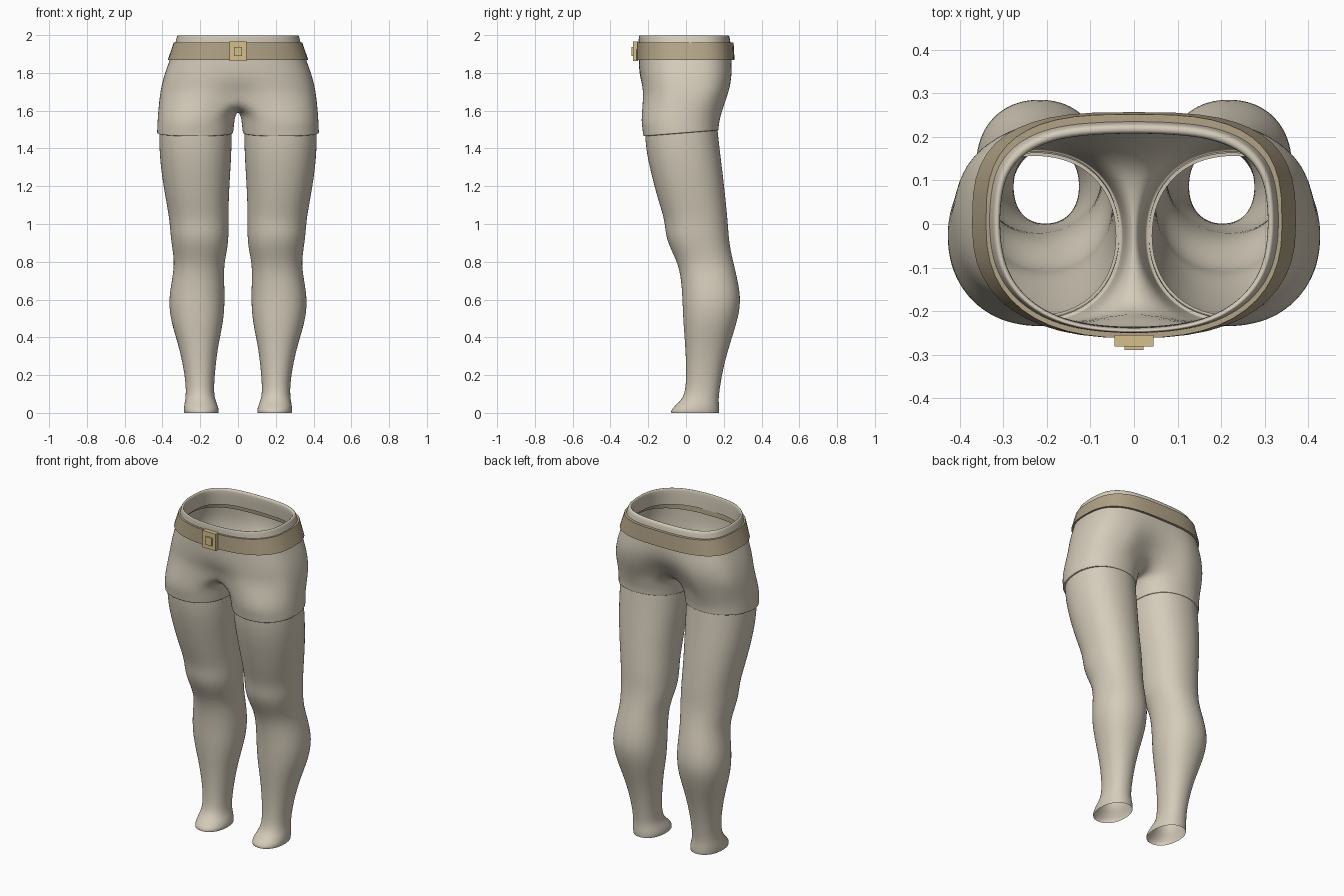
import bpy, bmesh, math
from mathutils import Vector

if "Cube" in bpy.data.objects:
    bpy.data.objects.remove(bpy.data.objects["Cube"])


def material(name, rgb):
    m = bpy.data.materials.new(name)
    m.diffuse_color = (*rgb, 1)
    m.use_nodes = True
    m.node_tree.nodes["Principled BSDF"].inputs["Base Color"].default_value = m.diffuse_color
    return m


CLOTH = material("beige cloth", (0.66, 0.60, 0.49))
BELT = material("tan leather", (0.44, 0.365, 0.24))
BRASS = material("pale brass", (0.66, 0.52, 0.26))


def finish(bm, name, mat, mirror=False, subsurf=0, sharp=None):
    """Turn a bmesh into a smooth shaded object."""
    bmesh.ops.recalc_face_normals(bm, faces=bm.faces[:])
    mesh = bpy.data.meshes.new(name)
    bm.to_mesh(mesh)
    bm.free()
    mesh.materials.append(mat)
    obj = bpy.data.objects.new(name, mesh)
    bpy.context.collection.objects.link(obj)
    mesh.shade_smooth()
    if sharp:
        mesh.set_sharp_from_angle(angle=math.radians(sharp))
    if mirror:
        mod = obj.modifiers.new("mirror", "MIRROR")
        mod.use_clip = True
    if subsurf:
        mod = obj.modifiers.new("smooth", "SUBSURF")
        mod.levels = mod.render_levels = subsurf
    return obj


def bridge(bm, a, b, closed=True):
    n = len(a)
    for i in range(n if closed else n - 1):
        j = (i + 1) % n
        bm.faces.new((a[i], a[j], b[j], b[i]))


def spow(v, e):
    return math.copysign(abs(v) ** e, v)


def hip_point(deg, z, half, front, back, pinch_f=0, pinch_b=0):
    """Hip outline: rounded belly, squarer back, optional centre crease."""
    c, s = math.cos(math.radians(deg)), math.sin(math.radians(deg))
    e = 2 / 3 if s > 0 else 2 / 2.45
    x = half * spow(c, e) if abs(c) > 1e-6 else 0
    y = (back if s > 0 else front) * spow(s, e)
    crease = max(0, 1 - abs(x) / 0.16) ** 1.3
    y -= crease * (pinch_b if s > 0 else -pinch_f)
    return Vector((x, y, z))


def leg_ring(bm, z, x0, x1, y0, y1, tilt=0, inset=0):
    """Twenty-sided oval, starting at the inner front."""
    cx, cy = (x0 + x1) / 2, (y0 + y1) / 2
    rx, ry = (x1 - x0) / 2 * 1.015 - inset, (y1 - y0) / 2 * 1.015 - inset
    ring = []
    for i in range(20):
        t = math.radians(-108 + 18 * i)
        y = cy + ry * spow(math.sin(t), 0.92)
        ring.append(bm.verts.new((cx + rx * spow(math.cos(t), 0.92), y, z + tilt * y)))
    return ring


# Shorts: waistband lip, hips, then a split into two short legs
bm = bmesh.new()
hips = [
    (1.90, 0.318, 0.238, 0.215, 0, 0), (1.985, 0.308, 0.240, 0.207, 0, 0),
    (2.00, 0.312, 0.245, 0.212, 0, 0), (2.00, 0.325, 0.252, 0.230, 0, 0),
    (1.975, 0.329, 0.253, 0.236, 0, 0), (1.87, 0.363, 0.252, 0.246, 0, 0),
    (1.80, 0.390, 0.250, 0.254, 0, 0.02), (1.74, 0.406, 0.246, 0.250, 0.015, 0.05),
    (1.68, 0.418, 0.243, 0.236, 0.05, 0.09),
]
prev = None
for row in hips:
    ring = [bm.verts.new(hip_point(-90 + 15 * i, *row)) for i in range(13)]
    if prev:
        bridge(bm, prev, ring, closed=False)
    prev = ring
# crotch strip runs from the back centre to the front centre
yb, yf = prev[12].co.y, prev[0].co.y
for k in range(1, 8):
    t = k / 8
    prev.append(bm.verts.new((0, yb + (yf - yb) * t, 1.68 - 0.085 * math.sin(math.pi * t) ** 0.6)))
for z, x0, x1, y0, y1, inset in [
    (1.575, 0.016, 0.424, -0.238, 0.188, 0), (1.52, 0.022, 0.427, -0.230, 0.174, 0),
    (1.487, 0.026, 0.428, -0.226, 0.172, 0), (1.482, 0.026, 0.428, -0.226, 0.172, 0.001),
    (1.482, 0.026, 0.428, -0.226, 0.172, 0.016),
]:
    ring = leg_ring(bm, z, x0, x1, y0, y1, tilt=0.08, inset=inset)
    bridge(bm, prev, ring)
    prev = ring
finish(bm, "shorts", CLOTH, mirror=True, subsurf=2)

# Legs: z, inner x, outer x, front y, back y
legs = [
    (1.53, 0.034, 0.415, -0.218, 0.163), (1.45, 0.034, 0.417, -0.216, 0.172),
    (1.36, 0.036, 0.414, -0.205, 0.182), (1.25, 0.043, 0.402, -0.180, 0.196),
    (1.12, 0.050, 0.380, -0.145, 0.210), (1.02, 0.050, 0.362, -0.112, 0.220),
    (0.94, 0.050, 0.357, -0.108, 0.225), (0.87, 0.056, 0.347, -0.082, 0.234),
    (0.79, 0.074, 0.336, -0.042, 0.252), (0.70, 0.074, 0.350, -0.024, 0.274),
    (0.59, 0.070, 0.368, -0.018, 0.292), (0.48, 0.078, 0.354, -0.014, 0.270),
    (0.36, 0.105, 0.315, -0.004, 0.230), (0.24, 0.120, 0.288, 0.002, 0.197),
    (0.14, 0.128, 0.275, 0.000, 0.180), (0.08, 0.125, 0.277, -0.014, 0.172),
    (0.045, 0.110, 0.284, -0.050, 0.174), (0.015, 0.101, 0.287, -0.080, 0.176),
    (0.0, 0.104, 0.284, -0.078, 0.174),
]
bm = bmesh.new()
prev = None
for row in legs:
    ring = leg_ring(bm, *row)
    if prev:
        bridge(bm, prev, ring)
    prev = ring
finish(bm, "legs", CLOTH, mirror=True, subsurf=2)

# Belt: closed band around the waist
bm = bmesh.new()
rings = []
for row in [(1.868, 0.372, 0.262, 0.257), (1.96, 0.340, 0.262, 0.252),
            (1.96, 0.318, 0.246, 0.225), (1.868, 0.350, 0.240, 0.235)]:
    rings.append([bm.verts.new(hip_point(7.5 * i, *row)) for i in range(48)])
for i in range(4):
    bridge(bm, rings[i], rings[(i + 1) % 4])
finish(bm, "belt", BELT, sharp=40)


# Buckle: square plate with a raised centre
def box(name, half, z0, z1, y0, y1):
    bm = bmesh.new()
    bmesh.ops.create_cube(bm, size=1)
    for v in bm.verts:
        v.co = (v.co.x * 2 * half, (y0 + y1) / 2 + v.co.y * (y1 - y0),
                (z0 + z1) / 2 + v.co.z * (z1 - z0))
    finish(bm, name, BRASS, sharp=30)


box("buckle_plate", 0.045, 1.863, 1.967, -0.281, -0.255)
box("buckle_centre", 0.022, 1.89, 1.938, -0.289, -0.275)
